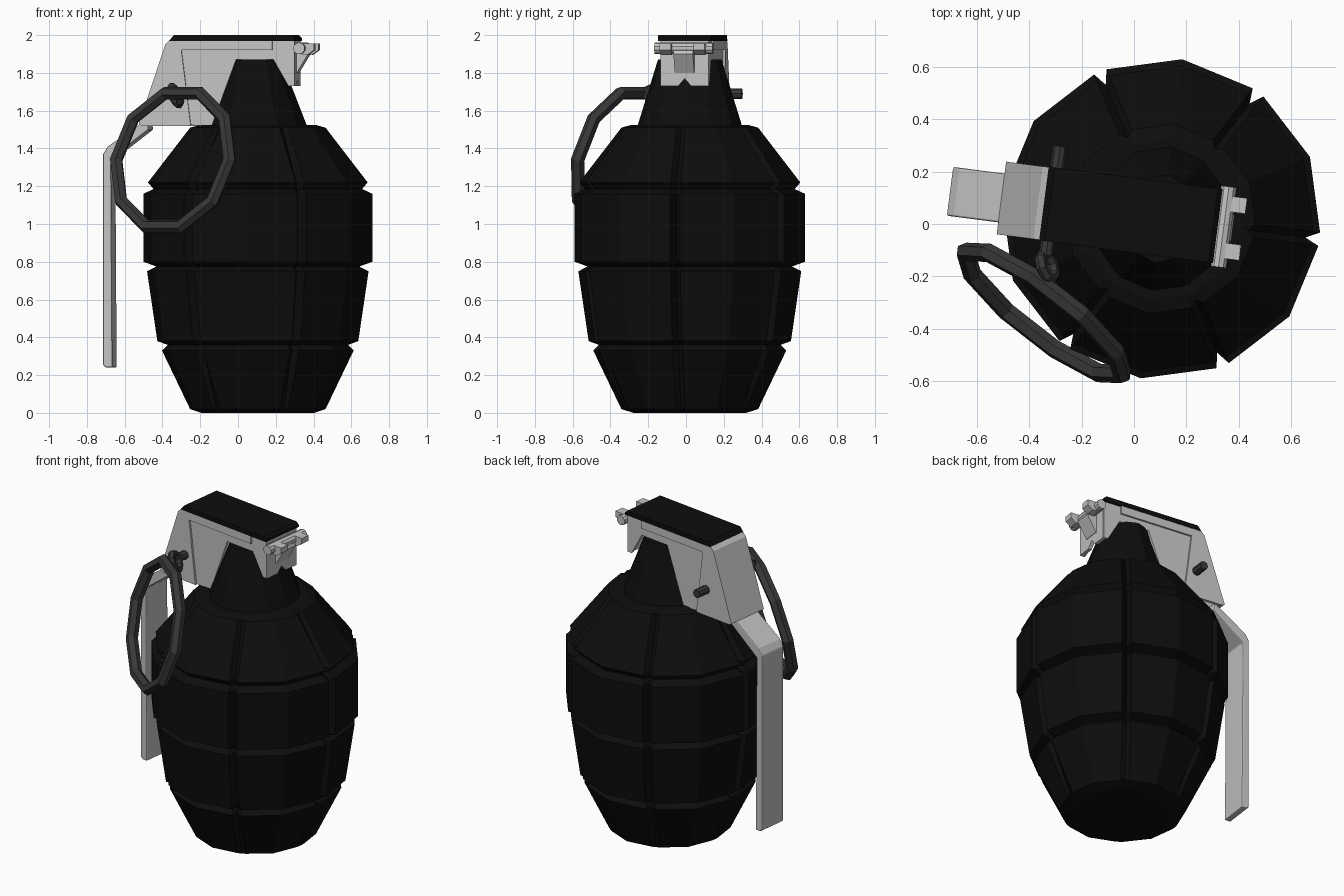
import bpy, bmesh, math
from mathutils import Matrix, Vector

cube = bpy.data.objects.get("Cube")
if cube:
    bpy.data.objects.remove(cube, do_unlink=True)


def material(name, value):
    m = bpy.data.materials.new(name)
    m.use_nodes = True
    col = (value, value, value, 1)
    m.diffuse_color = col
    m.node_tree.nodes["Principled BSDF"].inputs["Base Color"].default_value = col
    return m


BLACK = material("matte black", 0.004)
GREY = material("light grey metal", 0.55)
DARK = material("dark steel", 0.04)

# Everything sits in a frame on the body axis, turned a little about z
FRAME = Matrix.Translation((0.105, 0.02, 0)) @ Matrix.Rotation(math.radians(-7.4), 4, 'Z')


def finish(name, bm, mat, matrix=FRAME, bevel=0):
    bmesh.ops.recalc_face_normals(bm, faces=bm.faces)
    me = bpy.data.meshes.new(name)
    bm.to_mesh(me)
    bm.free()
    me.materials.append(mat)
    ob = bpy.data.objects.new(name, me)
    bpy.context.collection.objects.link(ob)
    ob.matrix_world = matrix
    if bevel:
        mod = ob.modifiers.new("bevel", 'BEVEL')
        mod.width, mod.segments = bevel, 2
    return ob


def prism(name, pts, lo, hi, mat, along='y', bevel=0):
    """Extrude a side profile (x, z) along y, or a front profile (y, z) along x."""
    bm = bmesh.new()
    place = (lambda a, z, d: (a, d, z)) if along == 'y' else (lambda a, z, d: (d, a, z))
    face = bm.faces.new([bm.verts.new(place(a, z, lo)) for a, z in pts])
    out = bmesh.ops.extrude_face_region(bm, geom=[face])
    moved = [v for v in out["geom"] if isinstance(v, bmesh.types.BMVert)]
    bmesh.ops.translate(bm, verts=moved, vec=place(0, 0, hi - lo))
    return finish(name, bm, mat, bevel=bevel)


def skin(name, rings, mat, matrix=FRAME):
    """Bridge a stack of closed rings and cap both ends."""
    bm = bmesh.new()
    rows = [[bm.verts.new(p) for p in ring] for ring in rings]
    n = len(rows[0])
    for a, b in zip(rows, rows[1:]):
        for i in range(n):
            j = (i + 1) % n
            bm.faces.new((a[i], a[j], b[j], b[i]))
    bm.faces.new(rows[0])
    bm.faces.new(rows[-1])
    return finish(name, bm, mat, matrix)


def rod(name, centre, axis, length, radius, mat, sides=10):
    bm = bmesh.new()
    bmesh.ops.create_cone(bm, cap_ends=True, segments=sides, radius1=radius,
                          radius2=radius, depth=length)
    rot = Vector(axis).to_track_quat('Z', 'Y').to_matrix().to_4x4()
    return finish(name, bm, mat, FRAME @ Matrix.Translation(centre) @ rot)


def hoop(name, centre, normal, major, minor, segs, sides, mat, frame):
    bm = bmesh.new()
    rows = []
    for i in range(segs):
        a = math.tau * i / segs
        row = []
        for k in range(sides):
            b = math.tau * k / sides
            r = major + minor * math.cos(b)
            row.append(bm.verts.new((r * math.cos(a), r * math.sin(a), minor * math.sin(b))))
        rows.append(row)
    for i in range(segs):
        p, q = rows[i], rows[(i + 1) % segs]
        for k in range(sides):
            m = (k + 1) % sides
            bm.faces.new((p[k], q[k], q[m], p[m]))
    rot = Vector(normal).to_track_quat('Z', 'Y').to_matrix().to_4x4()
    return finish(name, bm, mat, frame @ Matrix.Translation(centre) @ rot)


# Body: twelve-sided shell with six upright grooves and three level ones
def body_ring(z, r, depth):
    ring = []
    delta = 0.026 / r
    edge = r * math.cos(math.pi / 12) / math.cos(math.pi / 12 - delta)
    for k in range(6):
        a = k * math.pi / 3
        for ang, rad in ((a, r - depth), (a + delta, edge),
                         (a + math.pi / 6, r), (a + math.pi / 3 - delta, edge)):
            ring.append((rad * math.cos(ang), rad * math.sin(ang), z))
    return ring


profile = [(0, 0.30, 0), (0.02, 0.365, 0.005), (0.33, 0.515, 0.05), (0.36, 0.485, 0.03),
           (0.38, 0.54, 0.06), (0.75, 0.595, 0.06), (0.775, 0.545, 0.03),
           (0.80, 0.615, 0.06), (1.16, 0.615, 0.06), (1.185, 0.56, 0.03),
           (1.22, 0.59, 0.06), (1.51, 0.365, 0.03), (1.525, 0.31, 0)]
skin("body", [body_ring(*row) for row in profile], BLACK)

# Neck: tapered collar, wider across than along
skin("neck", [[(rx * math.cos(math.tau * i / 12), ry * math.sin(math.tau * i / 12), z)
               for i in range(12)]
              for z, rx, ry in ((1.50, 0.27, 0.285), (1.87, 0.125, 0.17))], BLACK)

# Lever head: black cover, sloping back, side plates with a raised border
prism("lever_cover", [(-0.455, 1.97), (-0.43, 2.0), (0.2, 2.0), (0.217, 1.985), (0.217, 1.97)],
      -0.142, 0.142, BLACK)
prism("lever_back", [(-0.44, 1.985), (-0.476, 1.95), (-0.617, 1.53), (-0.595, 1.53),
                     (-0.456, 1.945), (-0.43, 1.97)], -0.14, 0.14, GREY)
border = [(-0.44, 1.985), (-0.476, 1.95), (-0.617, 1.53), (-0.6, 1.52), (-0.34, 1.52),
          (-0.39, 1.92), (0.095, 1.92), (0.095, 1.985)]
panel = [(-0.44, 1.98), (-0.46, 1.94), (-0.59, 1.53), (-0.23, 1.52), (-0.1, 1.87),
         (0.1, 1.87), (0.18, 1.73), (0.21, 1.73), (0.21, 1.98)]
for side, s in (("left", 1), ("right", -1)):
    prism(side + "_lever_border", border, s * 0.122, s * 0.14, GREY)
    prism(side + "_lever_panel", panel, s * 0.112, s * 0.128, GREY)

# Front tab with a small notch in its lower edge
prism("front_tab", [(-0.125, 1.975), (-0.125, 1.73), (-0.035, 1.73), (0, 1.77),
                    (0.035, 1.73), (0.125, 1.73), (0.125, 1.975)], 0.19, 0.212, GREY, 'x')

# Hinge on the front: bar, two ears and a bracing tongue
rod("hinge_bar", (0.24, 0, 1.93), (0, 1, 0), 0.31, 0.031, GREY)
for side, s in (("left", 1), ("right", -1)):
    prism(side + "_hinge_ear", [(0.24, 1.9), (0.28, 1.895), (0.315, 1.92), (0.315, 1.955),
                                (0.24, 1.955)], s * 0.06, s * 0.12, GREY)
prism("hinge_tongue", [(0.2, 1.80), (0.215, 1.80), (0.275, 1.9), (0.26, 1.94), (0.2, 1.94)],
      -0.052, 0.052, GREY)

# Spoon: long handle hanging beside the body
prism("spoon", [(-0.815, 0.255), (-0.80, 0.24), (-0.765, 0.24), (-0.772, 1.345),
                (-0.57, 1.50), (-0.58, 1.555), (-0.79, 1.41), (-0.815, 1.37)],
      -0.094, 0.094, GREY, bevel=0.007)

# Safety pin, its eye and the pull ring
rod("pin", (-0.42, 0.015, 1.69), (0, 1, 0), 0.42, 0.027, DARK, 8)
hoop("pin_eye", (-0.41, -0.235, 1.68), (1, 0.5, 0.5), 0.052, 0.022, 8, 6, DARK, FRAME)
hoop("pull_ring", (-0.345, -0.34, 1.34), (-0.78, -1, 0.3), 0.38, 0.036, 10, 6, DARK, Matrix())
